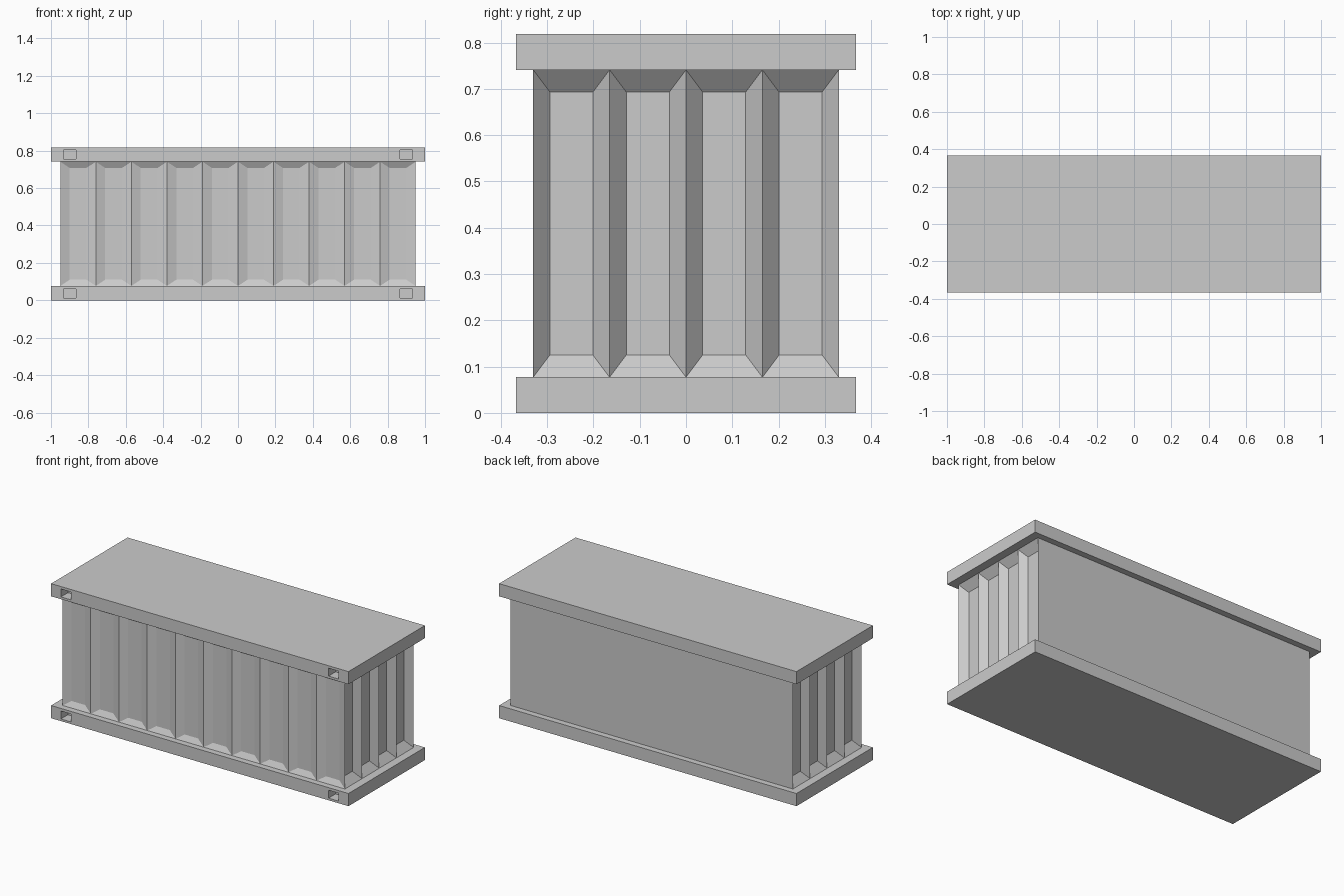
import bpy, bmesh
from mathutils import Vector

if "Cube" in bpy.data.objects:
    bpy.data.objects.remove(bpy.data.objects["Cube"])

BX, BY = 0.95, 0.33          # body half sizes
Z0, Z1, H = 0.077, 0.741, 0.818


def finish(name, bm):
    bmesh.ops.remove_doubles(bm, verts=bm.verts, dist=1e-5)
    bmesh.ops.recalc_face_normals(bm, faces=bm.faces)
    me = bpy.data.meshes.new(name)
    bm.to_mesh(me)
    bm.free()
    ob = bpy.data.objects.new(name, me)
    bpy.context.collection.objects.link(ob)
    return ob


def add_box(bm, lo, hi):
    lo, hi = Vector(lo), Vector(hi)
    verts = bmesh.ops.create_cube(bm, size=1)["verts"]
    for v in verts:
        v.co = (lo + hi) / 2 + v.co * (hi - lo)


def add_panels(bm, start, end, count, margin_u, margin_z, depth):
    """Row of recessed tray-shaped panels along a wall."""
    start, end = Vector(start), Vector(end)
    u = (end - start).normalized()
    inward = Vector((-u.y, u.x, 0))
    width = (end - start).length / count
    for i in range(count):
        a = start + u * width * i
        rings = []
        for mu, mz, d in ((0, 0, 0), (margin_u, margin_z, depth)):
            rings.append([bm.verts.new(a + u * s + inward * d + Vector((0, 0, z)))
                          for s, z in ((mu, Z0 + mz), (width - mu, Z0 + mz),
                                       (width - mu, Z1 - mz), (mu, Z1 - mz))])
        outer, inner = rings
        bm.faces.new(inner)
        for k in range(4):
            n = (k + 1) % 4
            bm.faces.new((outer[k], outer[n], inner[n], inner[k]))


# Container body: corrugated front and ends, plain back
bm = bmesh.new()
add_panels(bm, (-BX, -BY, 0), (BX, -BY, 0), 10, 0.05, 0.033, 0.018)
add_panels(bm, (BX, -BY, 0), (BX, BY, 0), 4, 0.036, 0.048, 0.04)
add_panels(bm, (-BX, BY, 0), (-BX, -BY, 0), 4, 0.036, 0.048, 0.04)
bm.faces.new([bm.verts.new(p) for p in ((BX, BY, Z0), (-BX, BY, Z0),
                                        (-BX, BY, Z1), (BX, BY, Z1))])
finish("container_walls", bm)

# Cutter for the four lifting pockets
bm = bmesh.new()
for x in (-0.9, 0.9):
    for z in (0.037, 0.779):
        add_box(bm, (x - 0.034, -0.45, z - 0.024), (x + 0.034, -0.30, z + 0.024))
cutter = finish("pocket_cutter", bm)
cutter.hide_render = True
cutter.hide_viewport = True
cutter.display_type = 'WIRE'

# Floor and roof slabs
for name, lo, hi in (("floor_slab", 0, Z0), ("roof_slab", Z1, H)):
    bm = bmesh.new()
    add_box(bm, (-1, -0.367, lo), (1, 0.367, hi))
    slab = finish(name, bm)
    mod = slab.modifiers.new("pockets", 'BOOLEAN')
    mod.operation = 'DIFFERENCE'
    mod.solver = 'EXACT'
    mod.object = cutter
